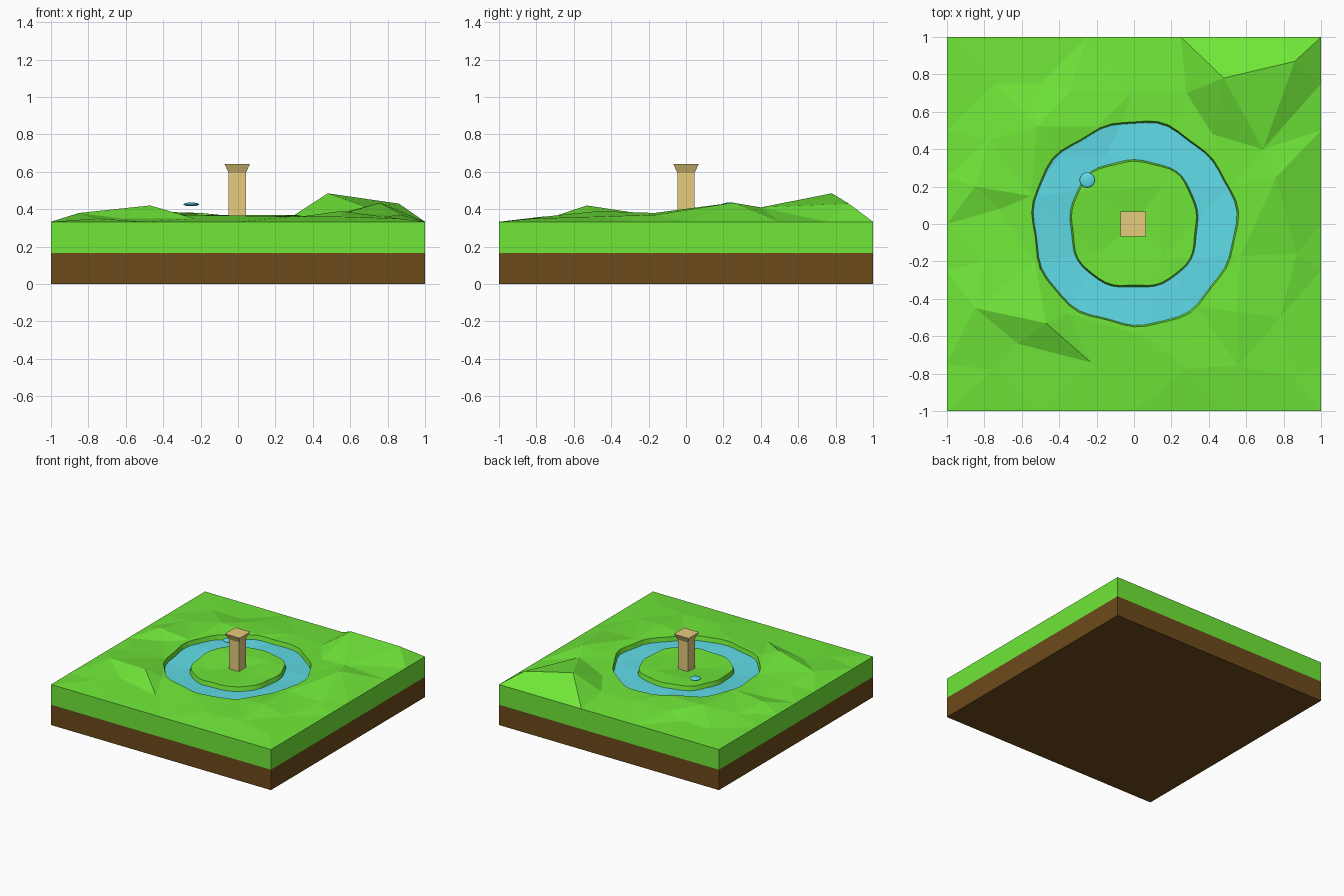
import bpy, bmesh, math
from mathutils import Vector
from mathutils.bvhtree import BVHTree
from mathutils.geometry import delaunay_2d_cdt

old = bpy.data.objects.get("Cube")
if old:
    bpy.data.objects.remove(old, do_unlink=True)

SOIL_TOP, GRASS_EDGE = 0.167, 0.333
MOAT_DEPTH, MOAT_MID = 0.035, 0.445


def material(name, color):
    mat = bpy.data.materials.new(name)
    mat.use_nodes = True
    mat.diffuse_color = (*color, 1)
    mat.node_tree.nodes["Principled BSDF"].inputs["Base Color"].default_value = (*color, 1)
    return mat


grass = material("grass green", (0.16, 0.8, 0.04))
soil = material("soil brown", (0.152, 0.069, 0.011))
water = material("water blue", (0.13, 0.8, 0.9))
stone = material("tan stone", (0.79, 0.6, 0.21))


def finish(bm, name, *mats):
    mesh = bpy.data.meshes.new(name)
    for mat in mats:
        mesh.materials.append(mat)
    bm.to_mesh(mesh)
    bm.free()
    obj = bpy.data.objects.new(name, mesh)
    bpy.context.collection.objects.link(obj)
    return obj


# Soil slab
bm = bmesh.new()
bmesh.ops.create_cube(bm, size=2)
for v in bm.verts:
    v.co.z = SOIL_TOP if v.co.z > 0 else 0
finish(bm, "soil_slab", soil)

# Hill points (x, y, height) in hundredths, plus a level border
hills = [
    (48, 78, 48.5), (86, 87, 43), (76, 25, 43.5), (69, 40, 41), (28, 70, 35.5),
    (0, 71, 36), (-35, 70, 37), (-50, 75, 34), (-52, 52, 39), (-40, 37, 37),
    (-75, 75, 34), (-78, 45, 36), (-85, 20, 38), (-72, 8, 35), (-55, 15, 38),
    (-80, -20, 36), (-85, -45, 38), (-53, -20, 37), (-47, -53, 42),
    (-62, -64, 35), (-23, -74, 35), (-75, -78, 35), (-35, -48, 37),
    (5, -60, 36.5), (28, -77, 36), (33, -44, 36), (56, -76, 36),
    (55, -47, 39), (86, -82, 35), (78, -50, 36), (57, -17, 38), (87, -16, 37),
    (52, 20, 37), (42, 48, 36), (-20, 52, 38), (-15, 36, 37),
    (0, 0, 35), (15, 20, 37), (-20, 18, 37), (-18, -15, 35), (15, -18, 36),
]
points = [Vector(p) / 100 for p in hills]
for i in range(8):
    t = i / 4 - 1
    for x, y in ((t, -1), (1, t), (-t, 1), (-1, -t)):
        points.append(Vector((x, y, GRASS_EDGE)))

flat, edges, faces, origin, _, _ = delaunay_2d_cdt(
    [p.xy for p in points], [], [], 0, 1e-5)
coarse = [Vector((c.x, c.y, points[o[0]].z)) for c, o in zip(flat, origin)]
hill_tree = BVHTree.FromPolygons(coarse, faces)


def ground_height(x, y):
    if max(abs(x), abs(y)) > 0.999:
        return GRASS_EDGE
    hit = hill_tree.ray_cast(Vector((x, y, 2)), Vector((0, 0, -1)))[0]
    return (hit or hill_tree.find_nearest(Vector((x, y, GRASS_EDGE)))[0]).z


# Wavy moat banks, cut into the hill facets
def outer_bank(a):
    return 0.548 + 0.009 * math.sin(5 * a + 1) + 0.007 * math.sin(11 * a)


def inner_bank(a):
    return 0.341 + 0.01 * math.sin(4 * a - 1.6) + 0.005 * math.sin(9 * a)


cut_points, cut_edges = list(flat), list(edges)
STEPS = 56
for bank in (outer_bank, inner_bank):
    start = len(cut_points)
    for i in range(STEPS):
        a = math.tau * i / STEPS
        cut_points.append(Vector((math.cos(a), math.sin(a))) * bank(a))
        cut_edges.append((start + i, start + (i + 1) % STEPS))
flat, edges, faces = delaunay_2d_cdt(cut_points, cut_edges, [], 0, 1e-5)[:3]

# Grass ground
bm = bmesh.new()
verts = [bm.verts.new((c.x, c.y, ground_height(c.x, c.y))) for c in flat]
for f in faces:
    bm.faces.new([verts[i] for i in f])
bm.normal_update()
border = [e for e in bm.edges if e.is_boundary]

# Straight grass sides
skirt = bmesh.ops.extrude_edge_only(bm, edges=border)["geom"]
for item in skirt:
    if isinstance(item, bmesh.types.BMVert):
        item.co.z = SOIL_TOP

# Sunken moat: drop the ring of faces and leave grass banks around it
moat = []
for f in bm.faces:
    c = f.calc_center_median()
    a = math.atan2(c.y, c.x)
    if inner_bank(a) < c.xy.length < outer_bank(a):
        moat.append(f)
new = bmesh.ops.extrude_face_region(bm, geom=moat)["geom"]
bmesh.ops.delete(bm, geom=[f for f in moat if f.is_valid], context="FACES")
for item in new:
    if isinstance(item, bmesh.types.BMFace):
        item.material_index = 1
    elif isinstance(item, bmesh.types.BMVert):
        r = item.co.xy.length
        k = (MOAT_MID + (r - MOAT_MID) * 0.92) / r
        item.co = (item.co.x * k, item.co.y * k, item.co.z - MOAT_DEPTH)
bmesh.ops.recalc_face_normals(bm, faces=bm.faces[:])
finish(bm, "grass_ground", grass, water)

# Square pillar with a flared cap
bm = bmesh.new()
rings = []
for half, z in ((0.046, 0.32), (0.046, 0.594), (0.068, 0.642)):
    rings.append([bm.verts.new((sx * half - 0.004, sy * half, z))
                  for sx, sy in ((-1, -1), (1, -1), (1, 1), (-1, 1))])
for low, high in zip(rings, rings[1:]):
    for i in range(4):
        j = (i + 1) % 4
        bm.faces.new((low[i], low[j], high[j], high[i]))
bm.faces.new(rings[-1])
bm.faces.new(rings[0][::-1])
finish(bm, "pillar", stone)

# Floating water drop
bm = bmesh.new()
bmesh.ops.create_uvsphere(bm, u_segments=16, v_segments=8, radius=0.042)
bmesh.ops.scale(bm, vec=(1, 1, 0.24), verts=bm.verts)
for f in bm.faces:
    f.smooth = True
drop = finish(bm, "water_drop", water)
drop.location = (-0.25, 0.235, 0.426)
